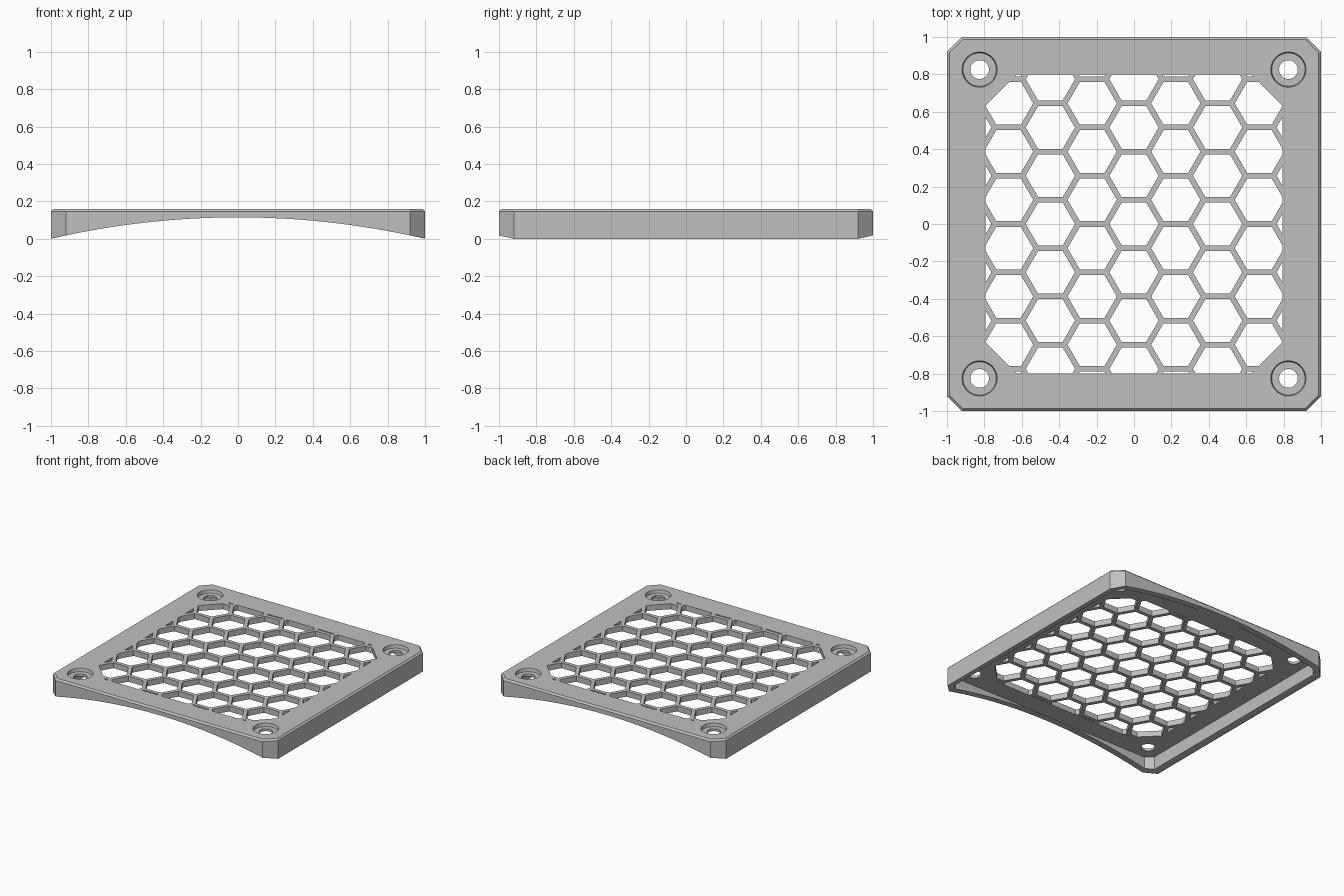
import bpy, bmesh, math
from mathutils import Vector

cube = bpy.data.objects.get("Cube")
if cube:
    bpy.data.objects.remove(cube, do_unlink=True)

HEIGHT, PLATE_Z, ARC_Z = 0.16, 0.116, 0.1145
WALL, BEVEL = 0.05, 0.013
PITCH, HEX_FLAT = 0.258, 0.114
SCREW = 0.825

grey = bpy.data.materials.new("grey plastic")
grey.use_nodes = True
grey.diffuse_color = (0.53, 0.53, 0.53, 1)
grey.node_tree.nodes["Principled BSDF"].inputs["Base Color"].default_value = grey.diffuse_color


def to_object(name, bm):
    bmesh.ops.recalc_face_normals(bm, faces=bm.faces)
    mesh = bpy.data.meshes.new(name)
    bm.to_mesh(mesh)
    bm.free()
    mesh.materials.append(grey)
    obj = bpy.data.objects.new(name, mesh)
    bpy.context.collection.objects.link(obj)
    return obj


def loft(bm, loops):
    """Close a solid through matching rings of points."""
    rings = [[bm.verts.new(p) for p in loop] for loop in loops]
    for a, b in zip(rings, rings[1:]):
        for i in range(len(a)):
            j = (i + 1) % len(a)
            bm.faces.new((a[i], a[j], b[j], b[i]))
    bm.faces.new(rings[0][::-1])
    bm.faces.new(rings[-1])


def octagon(inset, z):
    """Square with cut corners, offset inward evenly."""
    h = 1 - inset
    c = 1.92 - inset * math.sqrt(2) - h
    return [(x, y, z) for x, y in ((h, -c), (h, c), (c, h), (-c, h),
                                   (-h, c), (-h, -c), (-c, -h), (c, -h))]


def circle(cx, cy, r, z, n=48):
    return [(cx + r * math.cos(math.tau * i / n), cy + r * math.sin(math.tau * i / n), z)
            for i in range(n)]


# Outer body with a bevelled top edge
bm = bmesh.new()
loft(bm, [octagon(0, 0), octagon(0, HEIGHT - BEVEL), octagon(BEVEL, HEIGHT)])
body = to_object("fan_grille", bm)
cutters = []

# Hollow underside
bm = bmesh.new()
loft(bm, [octagon(WALL, -0.1), octagon(WALL, PLATE_Z)])
cutters.append(to_object("cavity_cutter", bm))

# Arched lower edge running front to back
bm = bmesh.new()
radius = (1 + ARC_Z ** 2) / (2 * ARC_Z)
xs = [1.1 * (i / 24 - 1) for i in range(49)]
arch = [(x, ARC_Z - radius + math.sqrt(radius ** 2 - x * x)) for x in xs]
arch += [(1.1, -0.3), (-1.1, -0.3)]
loft(bm, [[(x, y, z) for x, z in arch] for y in (-1.2, 1.2)])
cutters.append(to_object("arch_cutter", bm))

# Honeycomb openings, trimmed to a square with cut corners
bm = bmesh.new()
hex_r = HEX_FLAT / math.cos(math.pi / 6)
for col in range(-4, 5):
    for row in range(-4, 5):
        cx = col * PITCH * math.cos(math.pi / 6)
        cy = (row + 0.5 * (col % 2)) * PITCH
        bm.faces.new([bm.verts.new(p) for p in circle(cx, cy, hex_r, 0.05, 6)])
for i in range(8):
    angle = i * math.pi / 4
    normal = Vector((math.cos(angle), math.sin(angle), 0))
    reach = 1.425 / math.sqrt(2) if i % 2 else (0.793 if i % 4 == 0 else 0.8)
    bmesh.ops.bisect_plane(bm, geom=bm.verts[:] + bm.edges[:] + bm.faces[:], dist=1e-5,
                           plane_co=normal * reach, plane_no=normal, clear_outer=True)
raised = bmesh.ops.extrude_face_region(bm, geom=bm.faces[:], use_keep_orig=True)
bmesh.ops.translate(bm, vec=(0, 0, 0.2),
                    verts=[v for v in raised["geom"] if isinstance(v, bmesh.types.BMVert)])
cutters.append(to_object("honeycomb_cutter", bm))

# Counterbored screw holes in the corners
bm = bmesh.new()
for sx in (-SCREW, SCREW):
    for sy in (-SCREW, SCREW):
        loft(bm, [circle(sx, sy, 0.05, 0.05), circle(sx, sy, 0.05, 0.135),
                  circle(sx, sy, 0.089, 0.135), circle(sx, sy, 0.094, HEIGHT),
                  circle(sx, sy, 0.094, 0.25)])
cutters.append(to_object("screw_hole_cutter", bm))

# Cut everything out of the body
bpy.context.view_layer.objects.active = body
for cutter in cutters:
    cutter.hide_render = True
    mod = body.modifiers.new(cutter.name, 'BOOLEAN')
    mod.operation = 'DIFFERENCE'
    mod.solver = 'EXACT'
    mod.object = cutter
    bpy.ops.object.modifier_apply(modifier=mod.name)
for cutter in cutters:
    bpy.data.objects.remove(cutter, do_unlink=True)

# Smooth only the arch and the round holes
bpy.ops.object.select_all(action='DESELECT')
body.select_set(True)
bpy.ops.object.shade_smooth_by_angle(angle=math.radians(20))
